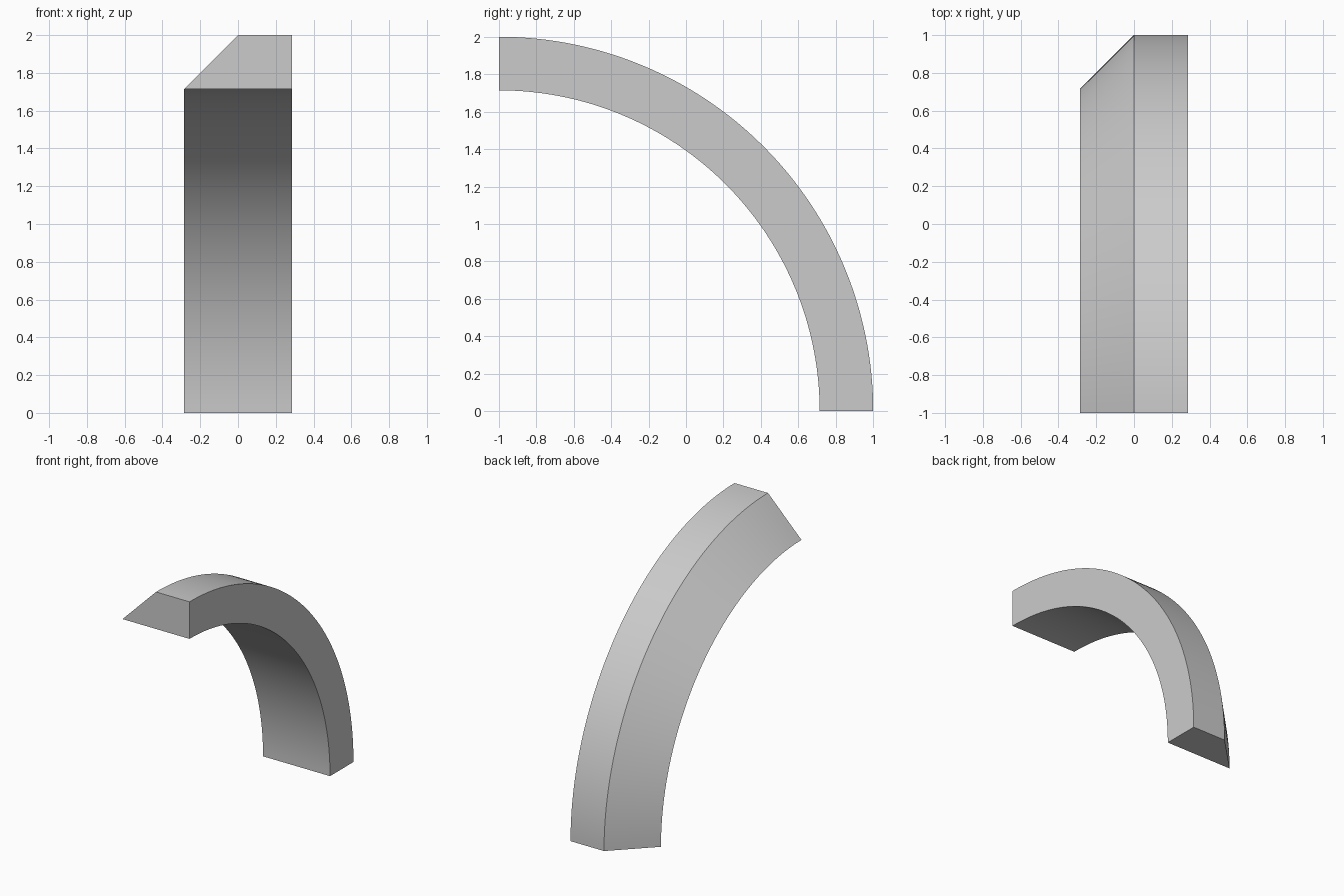
import bpy
import bmesh
from math import radians
from mathutils import Vector

cube = bpy.data.objects.get("Cube")
if cube:
    bpy.data.objects.remove(cube, do_unlink=True)

# Plain grey material
grey = bpy.data.materials.new("plain grey")
grey.use_nodes = True
grey.diffuse_color = (0.6, 0.6, 0.6, 1)
grey.node_tree.nodes["Principled BSDF"].inputs["Base Color"].default_value = grey.diffuse_color

# Cross-section: flat on one side, slanted on the other
HALF, OUTER = 0.286, 2.0
INNER = OUTER - HALF
profile = [(-HALF, INNER), (0, OUTER), (HALF, OUTER), (HALF, INNER)]

# Quarter arch: sweep the section about the x axis and keep both end caps
bm = bmesh.new()
pivot = Vector((0, -1, 0))
start = bm.faces.new([bm.verts.new((x, -1, r)) for x, r in profile])
bmesh.ops.spin(bm, geom=[start] + start.edges[:] + start.verts[:],
               cent=pivot, axis=(1, 0, 0), angle=radians(-90),
               steps=64, use_duplicate=False)
if not any(f.normal.y < -0.9 and len(f.verts) == 4 and
           all(abs(v.co.y + 1) < 1e-4 for v in f.verts) for f in bm.faces):
    rim = [e for e in bm.edges if all(abs(v.co.y + 1) < 1e-4 for v in e.verts)]
    if any(e.is_boundary for e in rim):
        bmesh.ops.holes_fill(bm, edges=rim, sides=4)
bmesh.ops.recalc_face_normals(bm, faces=bm.faces[:])

mesh = bpy.data.meshes.new("quarter_arch")
bm.to_mesh(mesh)
bm.free()
mesh.materials.append(grey)
arch = bpy.data.objects.new("quarter_arch", mesh)
bpy.context.collection.objects.link(arch)

# Smooth along the curve, sharp at the section corners
bpy.ops.object.select_all(action="DESELECT")
arch.select_set(True)
bpy.context.view_layer.objects.active = arch
bpy.ops.object.shade_smooth_by_angle(angle=radians(30))
